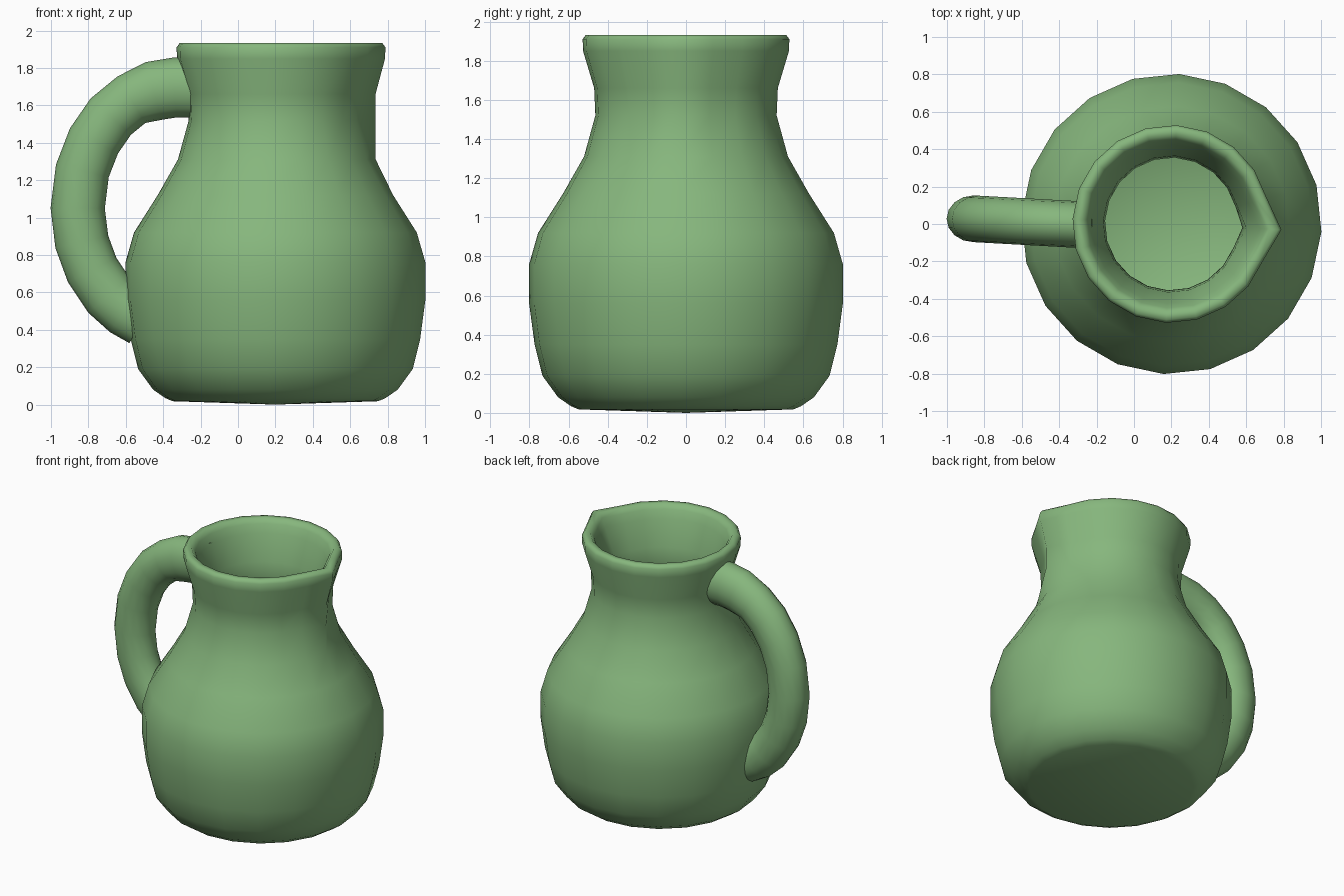
import bpy, bmesh, math
from mathutils import Vector

cube = bpy.data.objects.get("Cube")
if cube:
    bpy.data.objects.remove(cube, do_unlink=True)

glaze = bpy.data.materials.new("green_glaze")
glaze.use_nodes = True
GREEN = (0.24, 0.47, 0.205, 1)
glaze.diffuse_color = GREEN
glaze.node_tree.nodes["Principled BSDF"].inputs["Base Color"].default_value = GREEN
glaze.node_tree.nodes["Principled BSDF"].inputs["Roughness"].default_value = 0.7

TURN = math.radians(-3)
AXIS_X = 0.2


def skin(bm, rings):
    """Bridge consecutive closed rings of vertices with quads."""
    for a, b in zip(rings, rings[1:]):
        n = len(a)
        for i in range(n):
            j = (i + 1) % n
            bm.faces.new((a[i], a[j], b[j], b[i]))


def cap(bm, ring, centre):
    tip = bm.verts.new(centre)
    for i in range(len(ring)):
        bm.faces.new((ring[i], ring[(i + 1) % len(ring)], tip))


def finish(bm, name):
    bmesh.ops.recalc_face_normals(bm, faces=bm.faces)
    mesh = bpy.data.meshes.new(name)
    bm.to_mesh(mesh)
    bm.free()
    mesh.materials.append(glaze)
    obj = bpy.data.objects.new(name, mesh)
    bpy.context.collection.objects.link(obj)
    bpy.ops.object.select_all(action='DESELECT')
    obj.select_set(True)
    bpy.context.view_layer.objects.active = obj
    bpy.ops.object.shade_smooth_by_angle(angle=math.radians(70))
    return obj


# Jug wall: radius, height, extra reach of the pouring spout
SIDES = 20
outside = [(.55, .018, 0), (.59, .035, 0), (.655, .08, 0), (.735, .19, 0),
           (.775, .35, 0), (.803, .56, 0), (.803, .76, 0), (.757, .92, 0),
           (.63, 1.12, 0), (.522, 1.31, .015), (.464, 1.52, .072),
           (.47, 1.66, .066), (.527, 1.85, .06), (.529, 1.91, .06),
           (.513, 1.932, .06)]
inside = [(.475, 1.932, .05), (.45, 1.9, .05), (.425, 1.84, .05),
          (.365, 1.66, .035), (.355, 1.53, .025), (.43, 1.29, 0),
          (.54, 1.09, 0), (.66, .88, 0), (.7, .72, 0), (.69, .4, 0),
          (.64, .22, 0), (.54, .12, 0)]
bm = bmesh.new()
rings = []
for r, z, reach in outside + inside:
    ring = []
    for i in range(SIDES):
        a = TURN + math.tau * i / SIDES
        rad = r + (reach if i == 0 else 0)
        ring.append(bm.verts.new((AXIS_X + rad * math.cos(a), rad * math.sin(a), z)))
    rings.append(ring)
skin(bm, rings)
cap(bm, rings[0], (AXIS_X, 0, 0))
cap(bm, rings[-1], (AXIS_X, 0, .1))
finish(bm, "jug_body")

# Handle: oval section swept along an arc, ends sunk into the wall
path = [(-.225, 1.695), (-.34, 1.695), (-.45, 1.677), (-.57, 1.63), (-.68, 1.54),
        (-.77, 1.41), (-.832, 1.25), (-.857, 1.05), (-.835, .87),
        (-.78, .72), (-.69, .585), (-.6, .505), (-.51, .455)]
SECTION = 16
bm = bmesh.new()
rings = []
for k, (x, z) in enumerate(path):
    before, after = path[max(k - 1, 0)], path[min(k + 1, len(path) - 1)]
    tangent = Vector((after[0] - before[0], 0, after[1] - before[1])).normalized()
    normal = Vector((-tangent.z, 0, tangent.x))
    depth = .16 if k < 3 else .145
    centre = Vector((x, (-.35 - x) * .055, z))
    ring = []
    for i in range(SECTION):
        a = math.tau * i / SECTION
        offset = normal * (depth * math.cos(a)) + Vector((0, .125 * math.sin(a), 0))
        ring.append(bm.verts.new(centre + offset))
    rings.append(ring)
skin(bm, rings)
bm.faces.new(rings[0])
bm.faces.new(rings[-1])
finish(bm, "handle")
